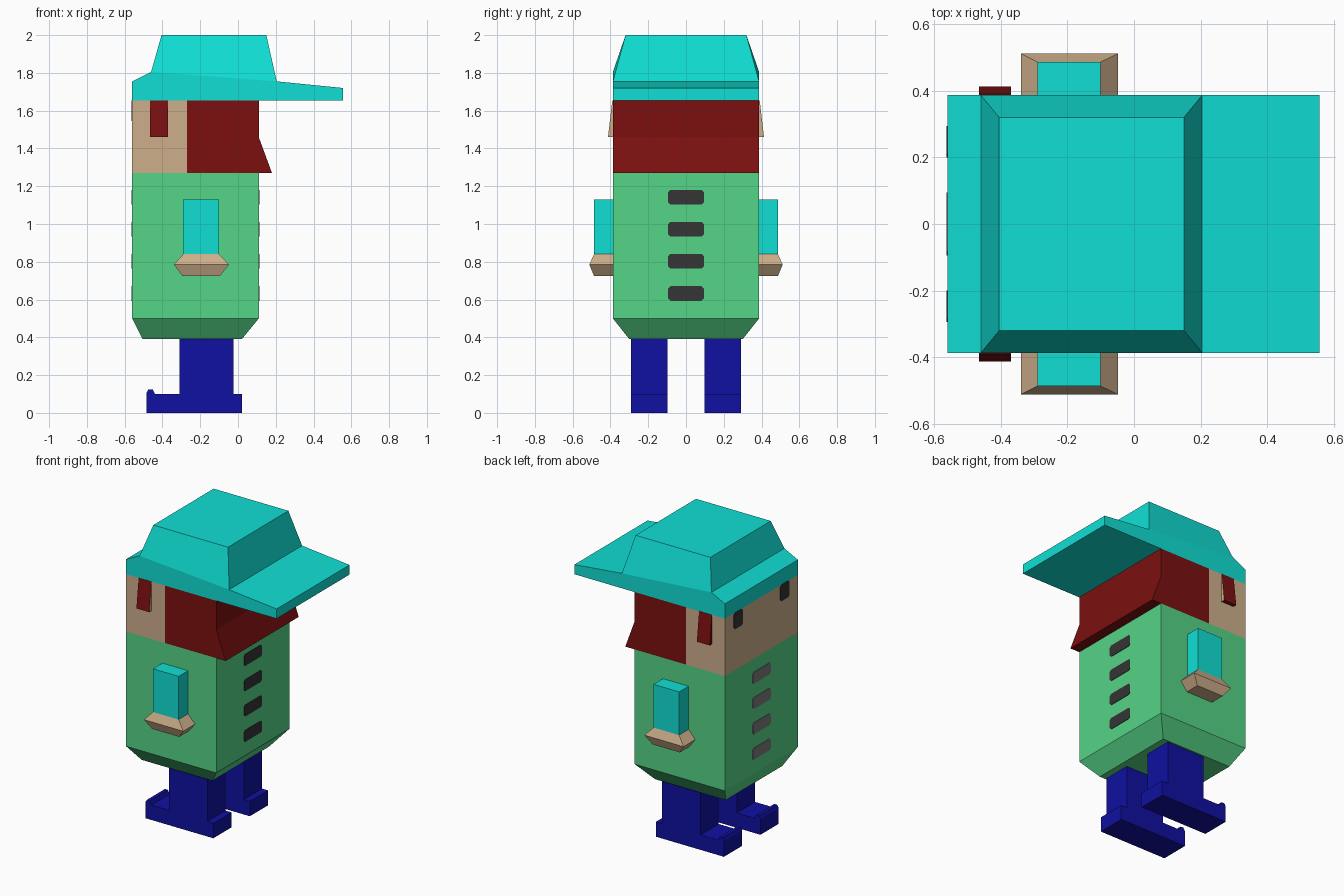
import bpy, bmesh
from mathutils import Vector

if "Cube" in bpy.data.objects:
    bpy.data.objects.remove(bpy.data.objects["Cube"])


def material(name, r, g, b):
    m = bpy.data.materials.new(name)
    m.diffuse_color = (r, g, b, 1)
    m.use_nodes = True
    m.node_tree.nodes["Principled BSDF"].inputs["Base Color"].default_value = m.diffuse_color
    return m


TURQUOISE = material("turquoise", 0.005, 0.74, 0.66)
GREEN = material("green", 0.09, 0.66, 0.24)
RED = material("dark red", 0.2, 0.005, 0.005)
TAN = material("tan", 0.62, 0.43, 0.26)
BLUE = material("deep blue", 0.005, 0.005, 0.36)
DARK = material("dark grey", 0.035, 0.035, 0.035)
GREY = material("mid grey", 0.2, 0.2, 0.2)


def loft_mesh(rings):
    """Closed solid through rings with equal point counts."""
    bm = bmesh.new()
    vs = [[bm.verts.new(p) for p in r] for r in rings]
    n = len(rings[0])
    for a, b in zip(vs, vs[1:]):
        for i in range(n):
            j = (i + 1) % n
            bm.faces.new((a[i], a[j], b[j], b[i]))
    bm.faces.new(vs[0][::-1])
    bm.faces.new(vs[-1])
    bmesh.ops.recalc_face_normals(bm, faces=bm.faces)
    bm.normal_update()
    return bm


def finish(name, bm, *mats):
    me = bpy.data.meshes.new(name)
    bm.to_mesh(me)
    bm.free()
    for m in mats:
        me.materials.append(m)
    ob = bpy.data.objects.new(name, me)
    bpy.context.collection.objects.link(ob)
    return ob


def rect(x0, x1, y0, y1, z):
    return [(x0, y0, z), (x1, y0, z), (x1, y1, z), (x0, y1, z)]


def prism(profile, y0, y1):
    """Side outline (x, z) pushed from y0 to y1."""
    return loft_mesh([[(x, y, z) for x, z in profile] for y in (y0, y1)])


def plate(name, x, out, y, z, w, h, mat):
    """Thin plate with clipped corners on a face looking along x."""
    a, b, c = w / 2, h / 2, 0.012
    shape = [(-a, -b + c), (-a + c, -b), (a - c, -b), (a, -b + c),
             (a, b - c), (a - c, b), (-a + c, b), (-a, b - c)]
    finish(name, loft_mesh([[(px, y + u, z + v) for u, v in shape]
                            for px in (x - out * 0.002, x + out * 0.003)]), mat)


# Body with tapered bottom
finish("body", loft_mesh([rect(-0.505, 0.02, -0.30, 0.30, 0.39),
                          rect(-0.56, 0.11, -0.387, 0.387, 0.50),
                          rect(-0.56, 0.11, -0.387, 0.387, 1.27)]), GREEN)

# Head and flared hair
finish("head", loft_mesh([rect(-0.56, -0.27, -0.387, 0.387, z) for z in (1.27, 1.655)]), TAN)
finish("hair", prism([(-0.27, 1.27), (0.18, 1.27), (0.11, 1.46), (0.11, 1.655), (-0.27, 1.655)],
                     -0.387, 0.387), RED)

# Cap: brim band, then the crown pulled up from its top face
bm = prism([(-0.56, 1.655), (0.557, 1.655), (0.557, 1.72), (0.205, 1.755),
            (-0.46, 1.805), (-0.56, 1.755)], -0.387, 0.387)
base = [f for f in bm.faces if f.normal.z > 0.9 and abs(f.calc_center_median().x + 0.13) < 0.05]
new = bmesh.ops.extrude_face_region(bm, geom=base)["geom"]
bmesh.ops.delete(bm, geom=[f for f in base if f.is_valid], context='FACES_ONLY')
for v in [g for g in new if isinstance(g, bmesh.types.BMVert)]:
    v.co = Vector((0.15 if v.co.x > 0 else -0.405, 0.32 if v.co.y > 0 else -0.32, 2.0))
bmesh.ops.recalc_face_normals(bm, faces=bm.faces)
finish("cap", bm, TURQUOISE)

for side, s in (("left", 1), ("right", -1)):
    # Sideburn wedge, skin coloured on its rear edge
    bm = loft_mesh([rect(-0.465, -0.37, s * 0.38, s * 0.413, 1.46),
                    rect(-0.465, -0.37, s * 0.38, s * 0.39, 1.655)])
    for f in bm.faces:
        f.material_index = int(f.normal.x > 0.9)
    finish(side + "_sideburn", bm, RED, TAN)

    # Arm and hand
    finish(side + "_arm", loft_mesh([rect(-0.29, -0.10, s * 0.38, s * 0.487, z)
                                     for z in (0.84, 1.13)]), TURQUOISE)
    finish(side + "_hand", loft_mesh([rect(-0.295, -0.095, s * 0.38, s * 0.487, 0.725),
                                      rect(-0.34, -0.048, s * 0.38, s * 0.512, 0.785),
                                      rect(-0.29, -0.10, s * 0.38, s * 0.487, 0.84)]), TAN)

    # Leg and shoe with a raised toe
    finish(side + "_leg", prism([(-0.485, 0), (0.02, 0), (0.02, 0.10), (-0.025, 0.10),
                                 (-0.025, 0.39), (-0.31, 0.39), (-0.31, 0.10), (-0.44, 0.10),
                                 (-0.452, 0.125), (-0.475, 0.125), (-0.485, 0.105)],
                                s * 0.097, s * 0.29), BLUE)

    # Eye
    plate(side + "_eye", -0.56, -1, s * 0.247, 1.60, 0.095, 0.11, DARK)

# Button strips on both faces of the body
for i in range(4):
    z = 0.632 + 0.17 * i
    plate(f"face_side_button_{i}", -0.56, -1, 0, z, 0.19, 0.077, GREY)
    plate(f"rear_button_{i}", 0.11, 1, 0, z, 0.19, 0.077, DARK)
